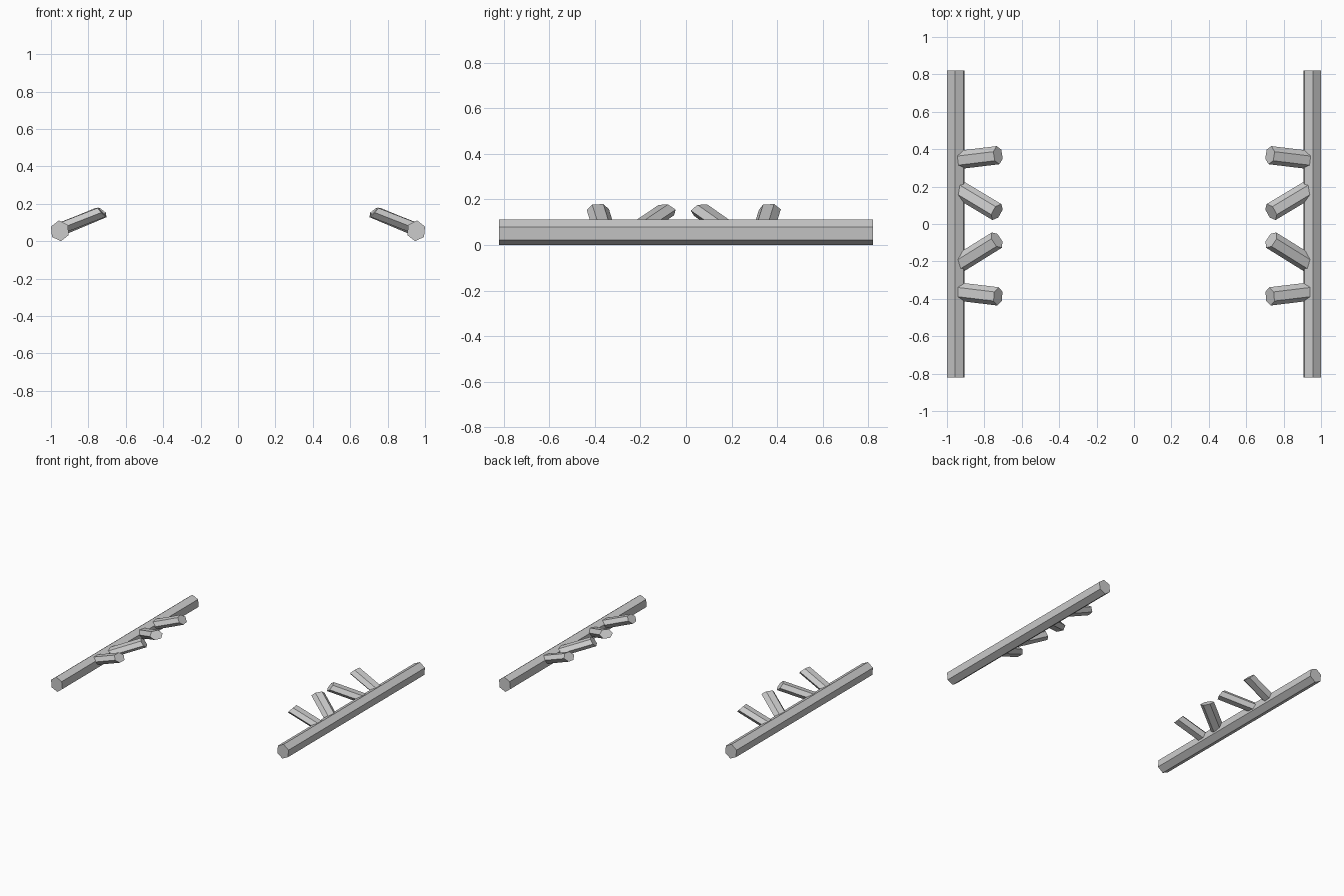
import bpy, bmesh
from math import cos, sin, radians, pi
from mathutils import Vector

if "Cube" in bpy.data.objects:
    bpy.data.objects.remove(bpy.data.objects["Cube"])

SIDES = 6
FLAT = 0.645  # branches are squashed vertically


def prism(name, start_ring, end_ring):
    """Closed flat-faced prism between two rings, mirrored across x = 0."""
    bm = bmesh.new()
    a = [bm.verts.new(p) for p in start_ring]
    b = [bm.verts.new(p) for p in end_ring]
    n = len(a)
    for i in range(n):
        j = (i + 1) % n
        bm.faces.new((a[i], a[j], b[j], b[i]))
    bm.faces.new(a)
    bm.faces.new(b)
    bmesh.ops.recalc_face_normals(bm, faces=bm.faces)
    me = bpy.data.meshes.new(name)
    bm.to_mesh(me)
    bm.free()
    ob = bpy.data.objects.new(name, me)
    bpy.context.collection.objects.link(ob)
    m = ob.modifiers.new("mirror", 'MIRROR')
    m.use_axis[0] = True
    m.use_mirror_merge = False
    return ob


# long side logs, slightly rolled hexagons
def rail_ring(y):
    angles = [radians(96) + 2 * pi * i / SIDES for i in range(SIDES)]
    return [Vector((-0.9525 + 0.052 * cos(t), y, 0.0555 + 0.0556 * sin(t))) for t in angles]


prism("side_log", rail_ring(-0.82), rail_ring(0.82))


# short branch stubs leaning inward and up, with slanted cut ends
def branch(name, start, end, r=0.049, roll=4):
    start, end = Vector(start), Vector(end)
    d = end - start
    axis = Vector((d.x, d.y, d.z / FLAT)).normalized()
    u = Vector((0, 0, 1)).cross(axis).normalized()
    v = axis.cross(u)
    ring = []
    for i in range(SIDES):
        t = radians(roll) + 2 * pi * i / SIDES
        o = (u * cos(t) + v * sin(t)) * r
        ring.append(Vector((o.x, o.y, o.z * FLAT)))
    prism(name, [start + o for o in ring], [end + o for o in ring])


branch("branch_outer_back", (-0.95, 0.341, 0.068), (-0.727, 0.368, 0.155))
branch("branch_inner_back", (-0.95, 0.194, 0.062), (-0.733, 0.064, 0.153))
branch("branch_inner_front", (-0.95, -0.221, 0.062), (-0.733, -0.086, 0.153))
branch("branch_outer_front", (-0.95, -0.360, 0.068), (-0.727, -0.387, 0.155))
